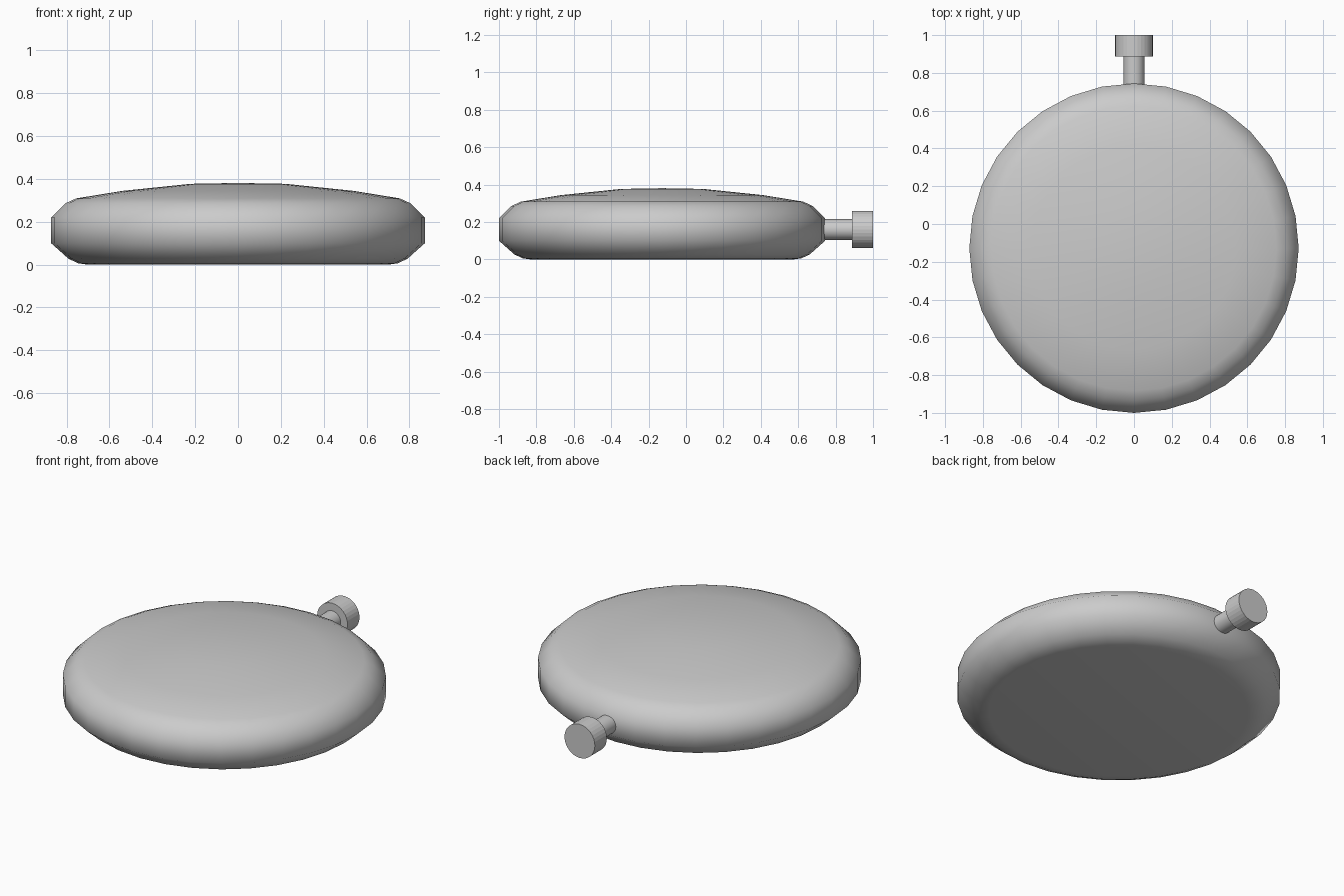
import bpy, bmesh, math
from mathutils import Matrix

if "Cube" in bpy.data.objects:
    bpy.data.objects.remove(bpy.data.objects["Cube"])

SEGMENTS = 32


def lathe(name, profile, matrix, smooth):
    """Revolve (radius, height) points around local z; radius 0 closes a pole."""
    bm = bmesh.new()
    verts = [bm.verts.new((r, 0, z)) for r, z in profile]
    edges = [bm.edges.new(pair) for pair in zip(verts, verts[1:])]
    bmesh.ops.spin(bm, geom=verts + edges, cent=(0, 0, 0), axis=(0, 0, 1),
                   angle=math.tau, steps=SEGMENTS, use_duplicate=False)
    bmesh.ops.remove_doubles(bm, verts=bm.verts, dist=1e-4)
    bmesh.ops.recalc_face_normals(bm, faces=bm.faces)
    bm.transform(matrix)
    for f in bm.faces:
        f.smooth = smooth
    mesh = bpy.data.meshes.new(name)
    bm.to_mesh(mesh)
    bm.free()
    obj = bpy.data.objects.new(name, mesh)
    bpy.context.collection.objects.link(obj)
    return obj


# Rounded case with a gently domed top; starts on a vertex facing +y
lathe("case",
      [(0, 0), (0.70, 0), (0.745, 0.006), (0.79, 0.027), (0.872, 0.10),
       (0.872, 0.22), (0.805, 0.286), (0.755, 0.309), (0.54, 0.344),
       (0.22, 0.377), (0, 0.381)],
      Matrix.Translation((0, -0.128, 0)), True)

# Stem and winding knob lie along +y at mid height of the case
along_y = Matrix.Translation((0, 0, 0.16)) @ Matrix.Rotation(-math.pi / 2, 4, 'X')
stem = lathe("stem", [(0, 0.68), (0.055, 0.68), (0.055, 0.89), (0, 0.89)], along_y, True)
knob = lathe("knob", [(0, 0.887), (0.1, 0.887), (0.1, 1.0), (0, 1.0)], along_y, False)

# Keep the stem's end edges crisp
bpy.ops.object.select_all(action='DESELECT')
stem.select_set(True)
bpy.context.view_layer.objects.active = stem
bpy.ops.object.shade_smooth_by_angle(angle=math.radians(30))
